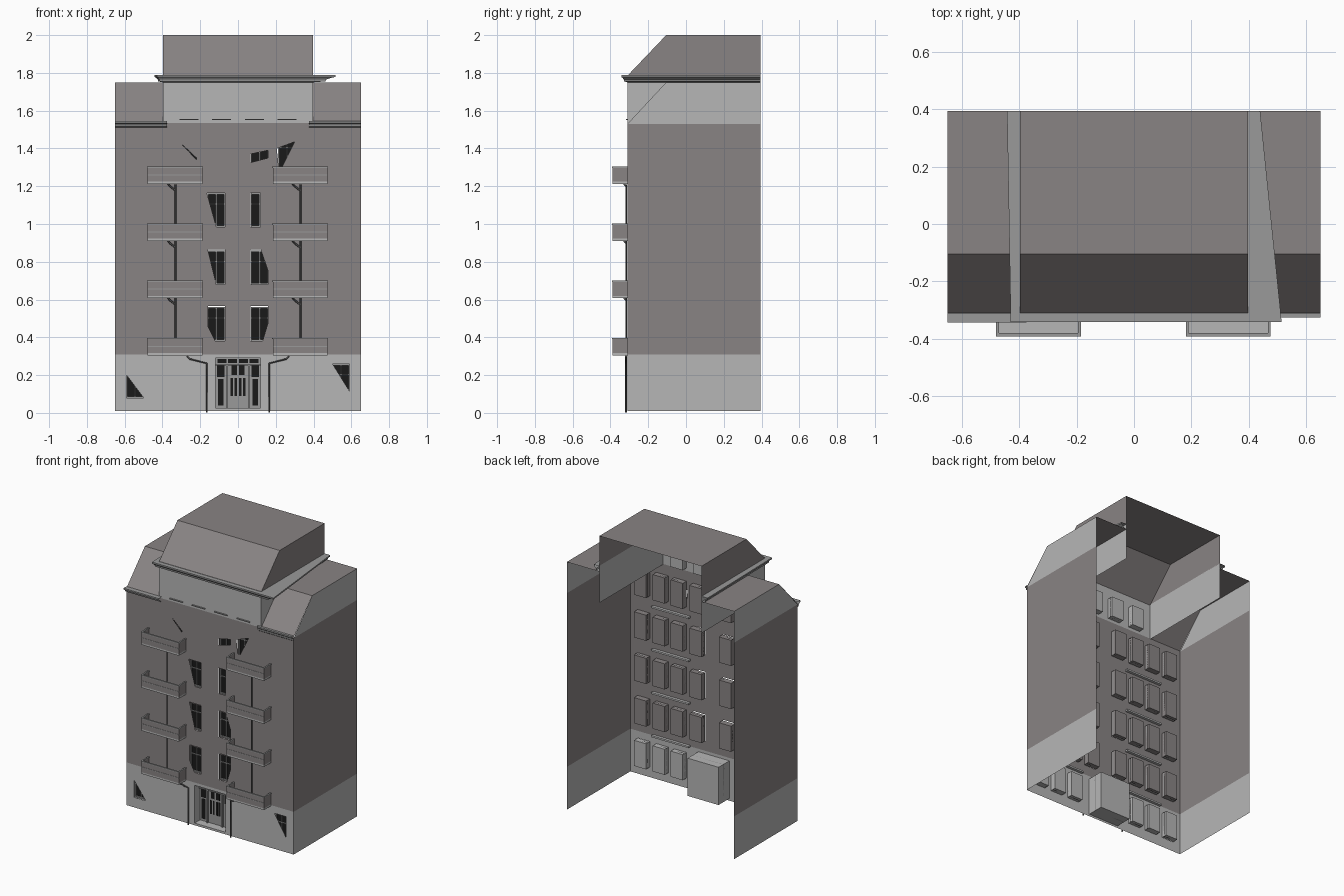
import bpy, bmesh
from mathutils import Vector
from mathutils.geometry import tessellate_polygon

if "Cube" in bpy.data.objects:
    bpy.data.objects.remove(bpy.data.objects["Cube"])

YF, YB, W = -0.31, 0.395, 0.65      # facade plane, back edge, half width


def material(name, v):
    m = bpy.data.materials.new(name)
    m.diffuse_color = (*v, 1)
    m.use_nodes = True
    m.node_tree.nodes["Principled BSDF"].inputs["Base Color"].default_value = m.diffuse_color
    return m


DARK = material("dark_plaster", (0.25, 0.23, 0.23))
LIGHT = material("light_plaster", (0.47, 0.47, 0.47))
GLASS = material("dark_glass", (0.01, 0.01, 0.01))
TRIM = material("trim", (0.32, 0.32, 0.32))
METAL = material("dark_metal", (0.1, 0.1, 0.1))


def mesh(name, verts, faces, mat):
    me = bpy.data.meshes.new(name)
    me.from_pydata(verts, [], faces)
    me.materials.append(mat)
    ob = bpy.data.objects.new(name, me)
    bpy.context.collection.objects.link(ob)
    return ob


def boxes(name, items, mat, open_front=False):
    """Boxes given as (x0, x1, y0, y1, z0, z1), joined in one mesh."""
    vs, fs = [], []
    for x0, x1, y0, y1, z0, z1 in items:
        n = len(vs)
        vs += [(x, y, z) for z in (z0, z1) for y in (y0, y1) for x in (x0, x1)]
        quads = [(0, 2, 3, 1), (4, 5, 7, 6), (2, 6, 7, 3), (0, 4, 6, 2), (1, 3, 7, 5)]
        if not open_front:
            quads.append((0, 1, 5, 4))
        fs += [tuple(n + i for i in q) for q in quads]
    return mesh(name, vs, fs, mat)


def strip(name, rings, mat):
    """Quads between successive point rows."""
    n = len(rings[0])
    fs = [(r * n + i, r * n + i + 1, (r + 1) * n + i + 1, (r + 1) * n + i)
          for r in range(len(rings) - 1) for i in range(n - 1)]
    return mesh(name, [p for r in rings for p in r], fs, mat)


def extrude_x(name, prof, x0, x1, mat):
    return strip(name, [[(x, y, z) for x in (x0, x1)] for y, z in prof], mat)


def facade(name, z0, z1, holes, mat, hw=W):
    loops = [[(-hw, z0), (hw, z0), (hw, z1), (-hw, z1)]] + holes
    loops = [[Vector((x, z, 0)) for x, z in l] for l in loops]
    pts = [p for l in loops for p in l]
    tris = tessellate_polygon(loops)
    return mesh(name, [(p.x, YF, p.y) for p in pts], [tuple(t) for t in tris], mat)


# Facade with the visible window openings
door = [(-.12, .025), (.12, .025), (.12, .29), (-.12, .29)]
facade("base_front", .01, .31, [
    door,
    [(-.59, .20), (-.59, .08), (-.50, .08)],
    [(.50, .26), (.59, .26), (.59, .115)]], LIGHT)
facade("upper_front", .31, 1.535, [
    [(-.16, .565), (-.07, .565), (-.07, .38), (-.12, .38), (-.16, .46)],
    [(.065, .565), (.16, .565), (.16, .48), (.13, .38), (.065, .38)],
    [(-.16, .865), (-.07, .865), (-.07, .68), (-.115, .68)],
    [(.065, .865), (.12, .865), (.16, .75), (.16, .68), (.065, .68)],
    [(-.165, 1.165), (-.07, 1.165), (-.07, .985), (-.115, .985)],
    [(.065, 1.165), (.12, 1.165), (.12, .985), (.065, .985)],
    [(.065, 1.37), (.16, 1.39), (.16, 1.35), (.065, 1.325)],
    [(.205, 1.40), (.30, 1.435), (.235, 1.305), (.215, 1.305)],
    [(-.305, 1.43), (-.22, 1.35), (-.22, 1.34)]], DARK)
facade("attic_front", 1.535, 1.79, [], LIGHT, .397)

# Side walls, open at the back
for s, side in ((-1, "left"), (1, "right")):
    x = s * W
    for nm, z0, z1, m in (("base", .01, .31, LIGHT), ("upper", .31, 1.53, DARK)):
        mesh(f"{nm}_{side}_wall", [(x, YF, z0), (x, YB, z0), (x, YB, z1), (x, YF, z1)],
             [(0, 1, 2, 3)], m)
    mesh(f"{side}_gable", [(x, YF, 1.53), (x, YB, 1.53), (x, YB, 1.75), (x, -.105, 1.75)],
         [(0, 1, 2, 3)], LIGHT)
    a = s * .397
    mesh(f"attic_{side}_wall", [(a, YF, 1.53), (a, YB, 1.53), (a, YB, 1.79), (a, YF, 1.79)],
         [(0, 1, 2, 3)], LIGHT)
    # Low side roof and upper roof cheek
    extrude_x(f"{side}_roof", [(YF, 1.535), (-.105, 1.75), (YB, 1.75)], a, x, DARK)
    mesh(f"roof_{side}_cheek", [(a, YF, 1.785), (a, YB, 1.785), (a, YB, 2), (a, -.105, 2)],
         [(0, 1, 2, 3)], DARK)
extrude_x("main_roof", [(YF, 1.785), (-.105, 2), (YB, 2)], -.397, .397, DARK)

# Upper cornice, stepped, wrapping three sides and wider at front right
inner = [(-.397, YB), (-.397, YF), (.397, YF), (.397, YB)]
outer = [(-.443, YB), (-.43, -.342), (.515, -.342), (.44, YB)]
prof = [(0, 1.75), (.55, 1.755), (.6, 1.765), (.85, 1.775), (1, 1.778), (1, 1.788), (0, 1.788)]
strip("upper_cornice", [[(a[0] + t * (b[0] - a[0]), a[1] + t * (b[1] - a[1]), z)
                         for a, b in zip(inner, outer)] for t, z in prof], TRIM)
# Lower cornices over the side bays
for nm, x0, x1, k in (("left_cornice", -W, -.375, 1), ("right_cornice", .375, W, .5)):
    extrude_x(nm, [(YF - k * d, z) for d, z in
                   ((0, 1.51), (.012, 1.515), (.018, 1.53), (.033, 1.536), (.033, 1.546), (0, 1.546))],
              x0, x1, TRIM)

# Window niches, glass, frames
cols = [s * c for s in (-1, 1) for c in (.115, .26, .40, .545)]
dark_w = [(c, z, z + .18) for z in (.38, .68, .983, 1.283) for c in cols]
base_w = [(c, .08, .26) for c in cols if abs(c) > .2]
attic_w = [(c, 1.555, 1.70) for c in (-.26, -.087, .087, .26)]
H = .047
for nm, ws, m in (("upper", dark_w, DARK), ("base", base_w, LIGHT), ("attic", attic_w, LIGHT)):
    boxes(f"{nm}_window_niches",
          [(c - H, c + H, YF + .001, YF + .042, a, b) for c, a, b in ws], m, True)
every = dark_w + base_w + attic_w
y0, y1 = YF + .012, YF + .02
boxes("window_glass", [(c - H, c + H, y1, y1 + .004, a, b) for c, a, b in every], GLASS)
bars = []
for c, a, b in every:
    t = a + .68 * (b - a)
    bars += [(c - H, c - H + .007, y0, y1, a, b), (c + H - .007, c + H, y0, y1, a, b),
             (c - H, c + H, y0, y1, a, a + .008), (c - H, c + H, y0, y1, b - .008, b),
             (c - .003, c + .003, y0, y1, a, b), (c - H, c + H, y0, y1, t - .003, t + .003)]
boxes("window_frames", bars, TRIM)
boxes("attic_sills", [(c - .05, c + .05, YF - .008, YF, 1.55, 1.556) for c, a, b in attic_w], TRIM)

# Entrance: porch box, door panel and glazing
boxes("porch", [(-.12, .12, YF, YF + .12, .025, .29)], LIGHT, True)
yd = YF + .06
boxes("door_panel", [(-.12, .12, yd, yd + .01, .025, .29)], TRIM)
panes = [(x - .024, x + .024, yd - .002, yd, .263, .284) for x in (-.085, -.028, .028, .085)]
for s in (-1, 1):
    for lo, hi, z0, z1 in ((.072, .112, .19, .253), (.078, .106, .04, .18),
                           (.006, .034, .20, .25), (.006, .018, .09, .185), (.026, .04, .09, .185)):
        a, b = sorted((s * lo, s * hi))
        panes.append((a, b, yd - .002, yd, z0, z1))
boxes("door_glazing", panes, GLASS)
boxes("door_posts", [(s * .058 - .005, s * .058 + .005, yd - .012, yd, .025, .26) for s in (-1, 1)]
      + [(-.12, .12, yd - .012, yd, .252, .26)], TRIM)

# Balconies: slab, solid parapet, top rail and raised bands
slabs, panels, rails = [], [], []
for z in (.305, .608, .91, 1.212):
    for x0, x1 in ((-.478, -.188), (.184, .474)):
        yo, t = -.388, .005
        slabs.append((x0, x1, yo, YF + .02, z, z + .012))
        panels += [(x0, x1, yo, yo + t, z + .012, z + .085),
                   (x0, x0 + t, yo, YF, z + .012, z + .085),
                   (x1 - t, x1, yo, YF, z + .012, z + .085)]
        rails += [(x0 - .003, x1 + .003, yo - .004, yo + .007, z + .085, z + .092),
                  (x0 - .003, x0 + .007, yo, YF, z + .085, z + .092),
                  (x1 - .007, x1 + .003, yo, YF, z + .085, z + .092),
                  (x0, x1, yo - .002, yo, z + .045, z + .05)]
boxes("balcony_slabs", slabs, LIGHT)
boxes("balcony_parapets", panels, DARK)
boxes("balcony_rails", rails, TRIM)


# Downpipes with a branch under each balcony
def pipe(name, pts, r):
    cu = bpy.data.curves.new(name, "CURVE")
    cu.dimensions, cu.bevel_depth, cu.bevel_resolution = "3D", r, 1
    cu.use_fill_caps = True
    for path in pts:
        sp = cu.splines.new("POLY")
        sp.points.add(len(path) - 1)
        for p, (x, y, z) in zip(sp.points, path):
            p.co = (x, y, z, 1)
    cu.materials.append(METAL)
    bpy.context.collection.objects.link(bpy.data.objects.new(name, cu))


yp = YF - .007
for s, side in ((-1, "left"), (1, "right")):
    x = s * .33
    paths = [[(x, yp, 1.21), (x, yp, .31)],
             [(s * .27, yp, .30), (s * .255, yp, .285), (s * .165, yp, .262), (s * .165, yp, .003)]]
    paths += [[(x - .04, yp - .01, z), (x - .03, yp, z - .012), (x, yp, z - .035)]
              for z in (.608, .91, 1.212)]
    pipe(f"{side}_downpipe", paths, .005)
